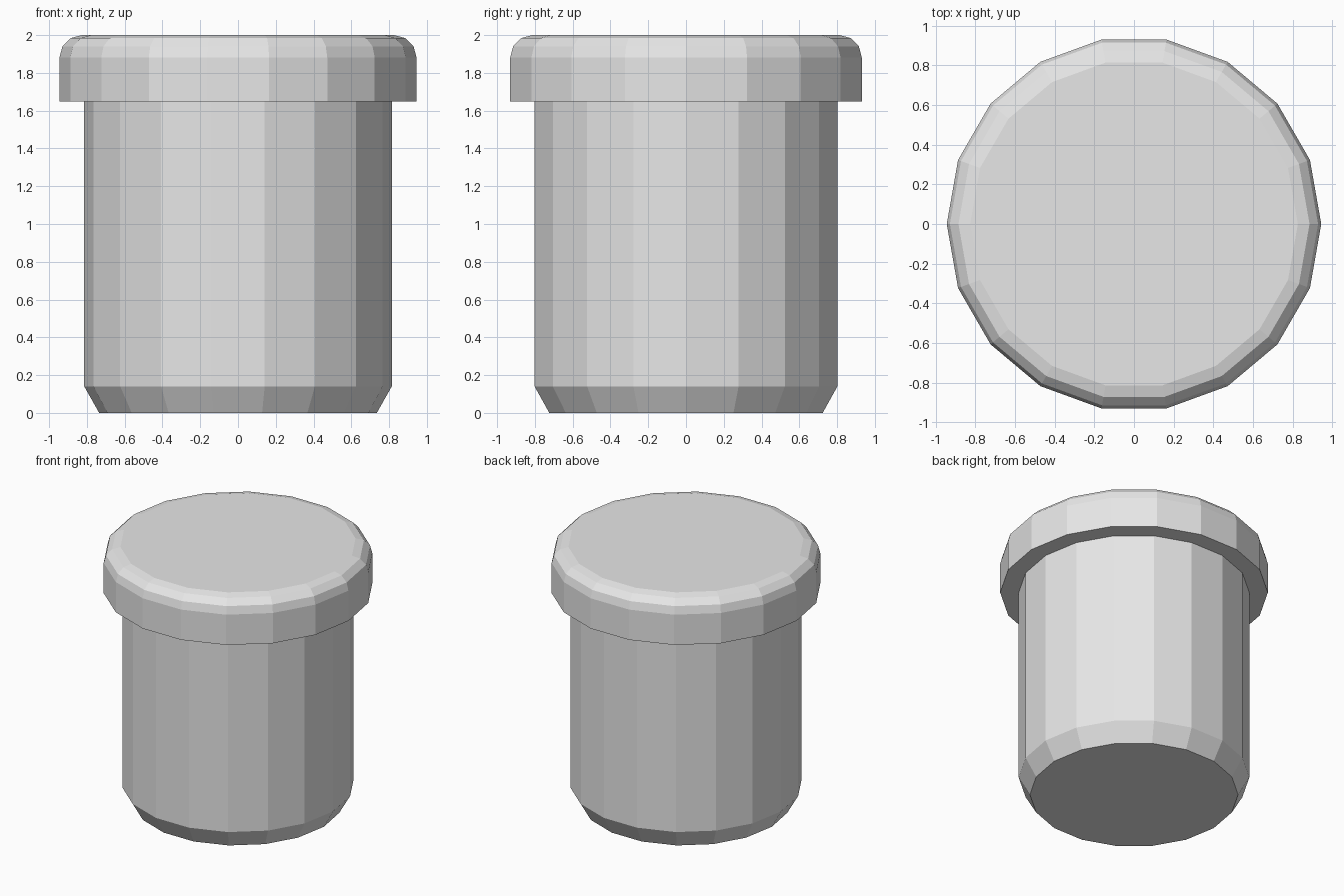
import bpy, bmesh
from math import cos, sin, radians, tau

SIDES = 18

cube = bpy.data.objects.get("Cube")
if cube:
    bpy.data.objects.remove(cube, do_unlink=True)

# Single plain grey for the whole model
grey = bpy.data.materials.new("light_grey")
grey.use_nodes = True
colour = (0.8, 0.8, 0.8, 1)
grey.diffuse_color = colour
grey.node_tree.nodes["Principled BSDF"].inputs["Base Color"].default_value = colour


def turned_part(name, profile):
    """Closed, flat-faced turned solid from (radius, height) points, bottom to top."""
    bm = bmesh.new()
    rings = [[bm.verts.new((r * cos(tau * i / SIDES), r * sin(tau * i / SIDES), z))
              for i in range(SIDES)] for r, z in profile]
    for low, high in zip(rings, rings[1:]):
        for i in range(SIDES):
            j = (i + 1) % SIDES
            bm.faces.new((low[i], low[j], high[j], high[i]))
    bm.faces.new(rings[0][::-1])
    bm.faces.new(rings[-1])
    mesh = bpy.data.meshes.new(name)
    bm.to_mesh(mesh)
    bm.free()
    mesh.materials.append(grey)
    obj = bpy.data.objects.new(name, mesh)
    bpy.context.collection.objects.link(obj)
    return obj


# Body with a chamfered foot, running up into the cap
turned_part("body", [(0.735, 0), (0.814, 0.14), (0.814, 1.7)])

# Overhanging cap with a rounded upper rim
BEVEL = 0.118
rim = [(0.945 - BEVEL + BEVEL * cos(radians(a)), 2 - BEVEL + BEVEL * sin(radians(a)))
       for a in range(0, 91, 30)]
turned_part("cap", [(0.945, 1.648)] + rim)
